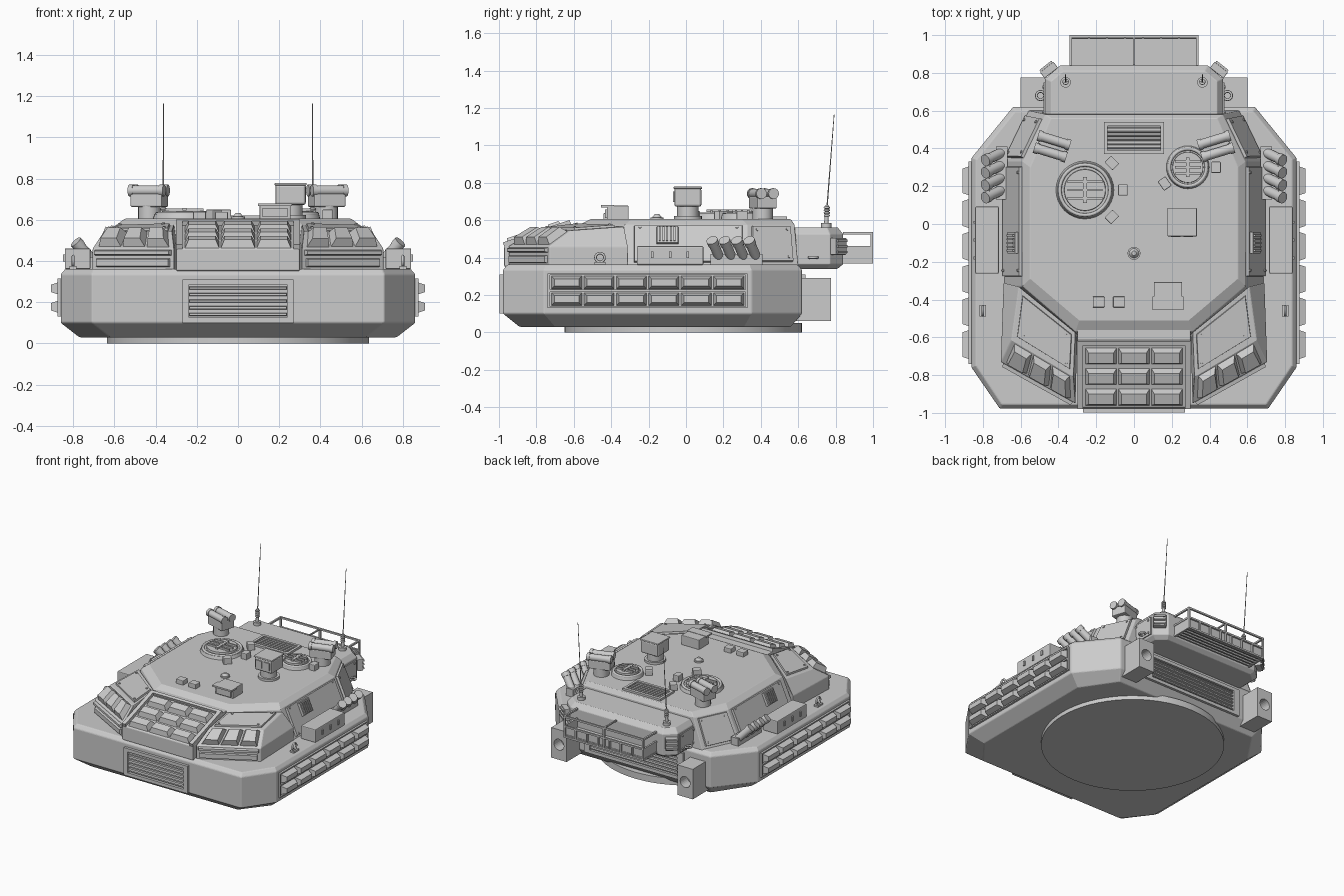
import bpy, bmesh
from math import sin, cos, pi, radians
from mathutils import Vector as V, Matrix

if "Cube" in bpy.data.objects:
    bpy.data.objects.remove(bpy.data.objects["Cube"])

def mirror(o):
    m = o.modifiers.new("Mirror", 'MIRROR')
    m.use_axis = (True, False, False)
    return o

def finish(name, bm, bev=0, mir=False):
    bmesh.ops.recalc_face_normals(bm, faces=bm.faces[:])
    me = bpy.data.meshes.new(name)
    bm.to_mesh(me)
    bm.free()
    o = bpy.data.objects.new(name, me)
    bpy.context.collection.objects.link(o)
    if bev:
        b = o.modifiers.new("Bevel", 'BEVEL')
        b.width, b.segments, b.limit_method = bev, 2, 'ANGLE'
    return mirror(o) if mir else o

def loft(name, rings, bev=0, mir=False, smooth=False):
    bm = bmesh.new()
    vs = [[bm.verts.new(p) for p in r] for r in rings]
    n = len(rings[0])
    for r, s in zip(vs, vs[1:]):
        for i in range(n):
            f = bm.faces.new((r[i], r[(i + 1) % n], s[(i + 1) % n], s[i]))
            f.smooth = smooth
    bm.faces.new(vs[0])
    bm.faces.new(vs[-1])
    return finish(name, bm, bev, mir)

def outline(half, z):
    return [(x, y, z) for x, y in half] + [(-x, y, z) for x, y in reversed(half)]

def box(name, c, s, rz=0, bev=0, taper=1, mir=False):
    R = Matrix.Rotation(radians(rz), 3, 'Z')
    sq = ((-1, -1), (1, -1), (1, 1), (-1, 1))
    rings = [[V(c) + R @ V((x * s[0] / 2 * k, y * s[1] / 2 * k, h * s[2] / 2)) for x, y in sq]
             for h, k in ((-1, 1), (1, taper))]
    return loft(name, rings, bev, mir)

def cyl(name, p, q, r, n=16, r2=None, mir=False):
    p, q = V(p), V(q)
    R = (q - p).to_track_quat('Z', 'Y')
    ring = lambda c, k: [c + R @ V((k * cos(2 * pi * i / n), k * sin(2 * pi * i / n), 0)) for i in range(n)]
    return loft(name, [ring(p, r), ring(q, r if r2 is None else r2)], 0, mir, True)

def torus(name, c, R, r, axis='Z', n=24, mir=False):
    bm = bmesh.new()
    rows = []
    for i in range(n):
        a = 2 * pi * i / n
        row = []
        for j in range(8):
            b = 2 * pi * j / 8
            k, h = R + r * cos(b), r * sin(b)
            d = (k * cos(a), k * sin(a), h) if axis == 'Z' else (h, k * cos(a), k * sin(a))
            row.append(bm.verts.new(V(c) + V(d)))
        rows.append(row)
    for i in range(n):
        for j in range(8):
            s, t = rows[i], rows[(i + 1) % n]
            bm.faces.new((s[j], t[j], t[(j + 1) % 8], s[(j + 1) % 8])).smooth = True
    return finish(name, bm, 0, mir)

# raised patch on a quad (corners anticlockwise from bottom left, seen from outside)
def patch(name, q, u0, u1, v0, v1, h, inset=0, bev=0, mir=False, bolts=False):
    a, b, c, d = map(V, q)
    nrm = (b - a).cross(d - a).normalized()
    at = lambda u, v: a.lerp(b, u).lerp(d.lerp(c, u), v)
    base = [at(u0, v0), at(u1, v0), at(u1, v1), at(u0, v1)]
    mid = sum(base, V()) / 4
    W, H = (base[1] - base[0]).normalized(), (base[3] - base[0]).normalized()
    sg = ((1, 1), (-1, 1), (-1, -1), (1, -1))
    top = [p + nrm * h + (W * x + H * y) * inset for p, (x, y) in zip(base, sg)]
    o = loft(name, [[p - nrm * .004 for p in base], top], bev, mir)
    if bolts:
        for p in top:
            p = p + (mid - p).normalized() * .03
            cyl(name + "_bolt", p, p + nrm * .008, .008, 8, mir=mir)
    return o

def grille(name, q, n, h, fu=.06, fv=.12, mir=False):
    for u in ((0, fu), (1 - fu, 1)):
        patch(name + "_frame", q, *u, 0, 1, h, mir=mir)
    for v in ((0, fv), (1 - fv, 1)):
        patch(name + "_frame", q, fu, 1 - fu, *v, h, mir=mir)
    st = (1 - 2 * fv) / n
    for i in range(n):
        patch(name + "_slat", q, fu, 1 - fu, fv + st * (i + .25), fv + st * (i + .75), h * .8, .003, mir=mir)

# Lower hull, turret ring and upper body
out = [(.71, -.978), (.86, -.76), (.86, .35), (.64, .62)]
loft("hull", [outline([(.62, -.89), (.77, -.7), (.77, .31), (.6, .56)], .03), outline(out, .1),
              outline(out, .335), outline([(.7, -.955), (.837, -.75), (.837, .34), (.63, .597)], .362)], .006)
cyl("turret_ring", (0, -.015, 0), (0, -.015, .05), .635, 64)
loft("upper_body", [outline([(.33, -.62), (.69, -.33), (.69, .33), (.56, .6)], .355),
                    outline([(.31, -.57), (.59, -.33), (.59, .33), (.47, .58)], .575),
                    outline([(.29, -.51), (.55, -.29), (.55, .3), (.44, .56)], .605)], .004)

# Front grille, rear grille
grille("front_grille", [(-.27, -.978, .1), (.27, -.978, .1), (.27, -.978, .31), (-.27, -.978, .31)], 5, .02)
grille("rear_grille", [(.42, .62, .1), (-.42, .62, .1), (-.42, .62, .31), (.42, .62, .31)], 6, .018)

# Centre front armour with three rows of blocks
prof = [(-.972, .352), (-.972, .46), (-.615, .58), (-.55, .58), (-.55, .352)]
loft("centre_armour", [[(x, y, z) for y, z in prof] for x in (-.3, .3)], .006)
q = [(-.3, -.972, .46), (.3, -.972, .46), (.3, -.615, .58), (-.3, -.615, .58)]
for u in ((0, .05), (.95, 1)):
    patch("centre_rim", q, *u, 0, 1, .022)
patch("centre_rim_top", q, .05, .95, .94, 1, .022)
for i in range(3):
    for j in range(3):
        u, v = .07 + i * .29, .03 + j * .305
        patch("centre_block", q, u, u + .28, v, v + .25, .036, .018)

# Corner front armour
A, B, C, D = (.31, -.95), (.705, -.73), (.69, -.31), (.3, -.58)
lo = [(*p, .355) for p in (A, B, C, D)]
mid = [(*A, .46), (*B, .46), (*C, .46), (*D, .5)]
hi = [(.32, -.81, .545), (.65, -.615, .545), (.61, -.33, .565), (.31, -.575, .575)]
loft("corner_armour", [lo, mid, hi], .005, True)
patch("corner_front_plate", [lo[0], lo[1], mid[1], mid[0]], .05, .95, .15, .55, .015, .004, mir=True)
patch("corner_front_lip", [lo[0], lo[1], mid[1], mid[0]], .03, .97, .68, .95, .02, .006, mir=True)
q = [mid[0], mid[1], hi[1], hi[0]]
for i in range(3):
    patch("corner_block", q, .06 + i * .3, .34 + i * .3, .1, .95, .04, .018, mir=True)
patch("corner_top_plate", hi, .06, .92, .12, .9, .012, .003, mir=True, bolts=True)

# Reactive blocks along the hull sides
q = [(.86, -.74, .13), (.86, .33, .13), (.86, .33, .315), (.86, -.74, .315)]
for v in ((0, .05), (.47, .53), (.95, 1)):
    patch("side_rail", q, 0, 1, *v, .015, mir=True)
for u in ((0, .012), (.988, 1)):
    patch("side_rail_end", q, *u, 0, 1, .015, mir=True)
for i in range(6):
    for v in (.07, .55):
        patch("side_block", q, .018 + i * .162, .172 + i * .162, v, v + .38, .047, .017, mir=True)

# Sloped side plates with a small louvre
q = [(.69, -.33, .36), (.69, .33, .36), (.59, .33, .58), (.59, -.33, .58)]
patch("side_plate", q, .08, .96, .06, .95, .014, .003, mir=True, bolts=True)
patch("side_louvre", q, .26, .44, .48, .9, .032, .003, mir=True)
for i in range(5):
    patch("louvre_fin", q, .28 + i * .03, .295 + i * .03, .52, .86, .042, mir=True)
patch("rear_corner_plate", [(.69, .33, .36), (.56, .6, .36), (.47, .58, .58), (.59, .33, .58)],
      .08, .9, .08, .94, .014, .003, mir=True, bolts=True)

# Side bins with latches, lifting eyes
box("side_bin", (.778, -.085, .411), (.125, .355, .1), bev=.006, mir=True)
for y in (-.18, -.085, .01):
    box("bin_latch", (.843, y, .415), (.012, .014, .035), mir=True)
torus("lifting_eye", (.8, -.46, .4), .024, .007, 'X', mir=True)
box("eye_base", (.8, -.46, .367), (.035, .06, .016), mir=True)

# Smoke launchers
for i in range(4):
    y = .14 + i * .066
    p, e = V((.69, y + .045, .385)), V((.785, y, .49))
    cyl("smoke_tube", p, e, .027, mir=True)
    cyl("smoke_collar", p.lerp(e, .82), p.lerp(e, 1.03), .031, mir=True)
box("smoke_bracket", (.7, .27, .39), (.06, .28, .06), mir=True)

# Rear bustle box
b1 = [(.47, .53), (.47, .77), (.39, .84)]
b2 = [(.44, .53), (.44, .755), (.375, .81)]
loft("bustle", [outline(b2, .34), outline(b1, .365), outline(b1, .525), outline(b2, .562)], .004)
patch("bustle_side_plate", [(.47, .56, .37), (.47, .76, .37), (.47, .76, .52), (.47, .56, .52)],
      .05, .95, .05, .95, .008, mir=True, bolts=True)
box("corner_lamp", (.45, .815, .46), (.09, .04, .09), rz=-38, bev=.004, mir=True)
for i in range(3):
    box("lamp_rib", (.463, .832, .43 + i * .03), (.08, .02, .012), rz=-38, mir=True)
torus("side_tie_ring", (.495, .68, .4), .022, .007, mir=True)

# Rear exhaust boxes with round outlet
def ring(y, r, square):
    pts = []
    for i in range(24):
        c, s = cos(2 * pi * i / 24), sin(2 * pi * i / 24)
        m = max(abs(c), abs(s))
        pts.append((.535 + .065 * c / m, y, .175 + .115 * s / m) if square else (.535 + r * c, y, .175 + r * s))
    return pts
loft("exhaust_box", [ring(.55, 0, 1), ring(.775, 0, 1), ring(.775, .042, 0), ring(.69, .042, 0)], mir=True)

# Rear stowage basket
for z in (.375, .455, .53):
    box("basket_rail", (0, .993, z), (.68, .013, .013))
    box("basket_side_rail", (.334, .92, z), (.013, .16, .013), mir=True)
for i in range(8):
    box("basket_post", (-.334 + i * .0954, .993, .415), (.01, .014, .09))
for x in (-.334, 0, .334):
    box("basket_tall_post", (x, .993, .45), (.013, .013, .16))
    box("basket_top_bar", (x, .92, .53), (.01, .155, .01))
box("basket_back", (0, .983, .415), (.67, .006, .08))
box("basket_end", (.333, .91, .415), (.006, .14, .08), mir=True)
box("basket_floor", (0, .915, .385), (.67, .15, .01))
for i in range(5):
    box("floor_slat", (0, .855 + i * .03, .375), (.67, .012, .012))

# Antennas
cyl("antenna_base", (.362, .75, .555), (.362, .75, .585), .028, mir=True)
cyl("antenna_stem", (.362, .75, .58), (.362, .755, .68), .012, 12, .009, mir=True)
for i in range(4):
    torus("antenna_spring", (.362, .753, .625 + i * .014), .011, .006, n=12, mir=True)
cyl("antenna_rod", (.362, .754, .67), (.362, .792, 1.165), .004, 6, .002, mir=True)

# Roof hatches with periscopes
def hatch(name, x, y, r, angles):
    cyl(name + "_collar", (x, y, .6), (x, y, .628), r, 32, r * .94)
    torus(name + "_ring", (x, y, .628), r * .86, .01, n=32)
    cyl(name + "_lid", (x, y, .6), (x, y, .642), r * .74, 32, r * .7)
    for k in (-.28, 0, .28):
        box(name + "_bar", (x, y + k * r, .648), (r * 1.2, .012, .014))
    box(name + "_hinge", (x, y, .65), (.02, r * .9, .012))
    for a in angles:
        c, s = cos(radians(a)), sin(radians(a))
        box(name + "_periscope", (x + c * r * 1.3, y + s * r * 1.3, .625), (.05, .06, .05), a, .005)
hatch("large_hatch", -.26, .18, .155, (45, 0, -45))
hatch("small_hatch", .285, .3, .115, (0, 215))

# Twin tube launchers
c = V((.43, .41, 0))
cyl("launcher_post", c + V((0, 0, .59)), c + V((0, 0, .68)), .055, 20, mir=True)
box("launcher_cradle", c + V((0, 0, .695)), (.16, .11, .065), 17, .006, mir=True)
d = V((cos(radians(17)), sin(radians(17)), 0))
for s in (-.034, .034):
    m = c + V((-d.y, d.x, 0)) * s + V((0, 0, .742))
    cyl("launcher_tube", m - d * .085, m + d * .085, .025, mir=True)
    for k in (-.085, .07):
        cyl("tube_collar", m + d * k, m + d * (k + .022), .029, mir=True)

# Panoramic sight
cyl("sight_post", (.255, .01, .6), (.255, .01, .68), .058, 24)
cyl("sight_flange", (.255, .01, .6), (.255, .01, .622), .075, 24)
box("sight_head", (.255, .01, .722), (.148, .145, .1), bev=.012)
box("sight_cap", (.255, .01, .773), (.155, .152, .012), bev=.004)
for x, w in ((.222, .05), (.288, .05)):
    box("sight_window", (x, -.064, .725), (w, .01, .055))

# Gunner sight box, small blocks, dome and roof vent
box("gunner_sight", (.18, -.365, .64), (.15, .115, .075), bev=.004)
box("gunner_brow", (.18, -.42, .674), (.165, .07, .012))
box("gunner_window", (.18, -.425, .635), (.12, .015, .045))
for x in (-.187, -.08):
    box("roof_block", (x, -.413, .618), (.062, .058, .04), bev=.005)
cyl("dome_base", (0, -.155, .6), (0, -.155, .615), .034, 20)
cyl("dome_top", (0, -.155, .612), (0, -.155, .632), .028, 20, .012)
grille("roof_vent", [(-.16, .37, .604), (.16, .37, .604), (.16, .54, .604), (-.16, .54, .604)], 6, .016)
